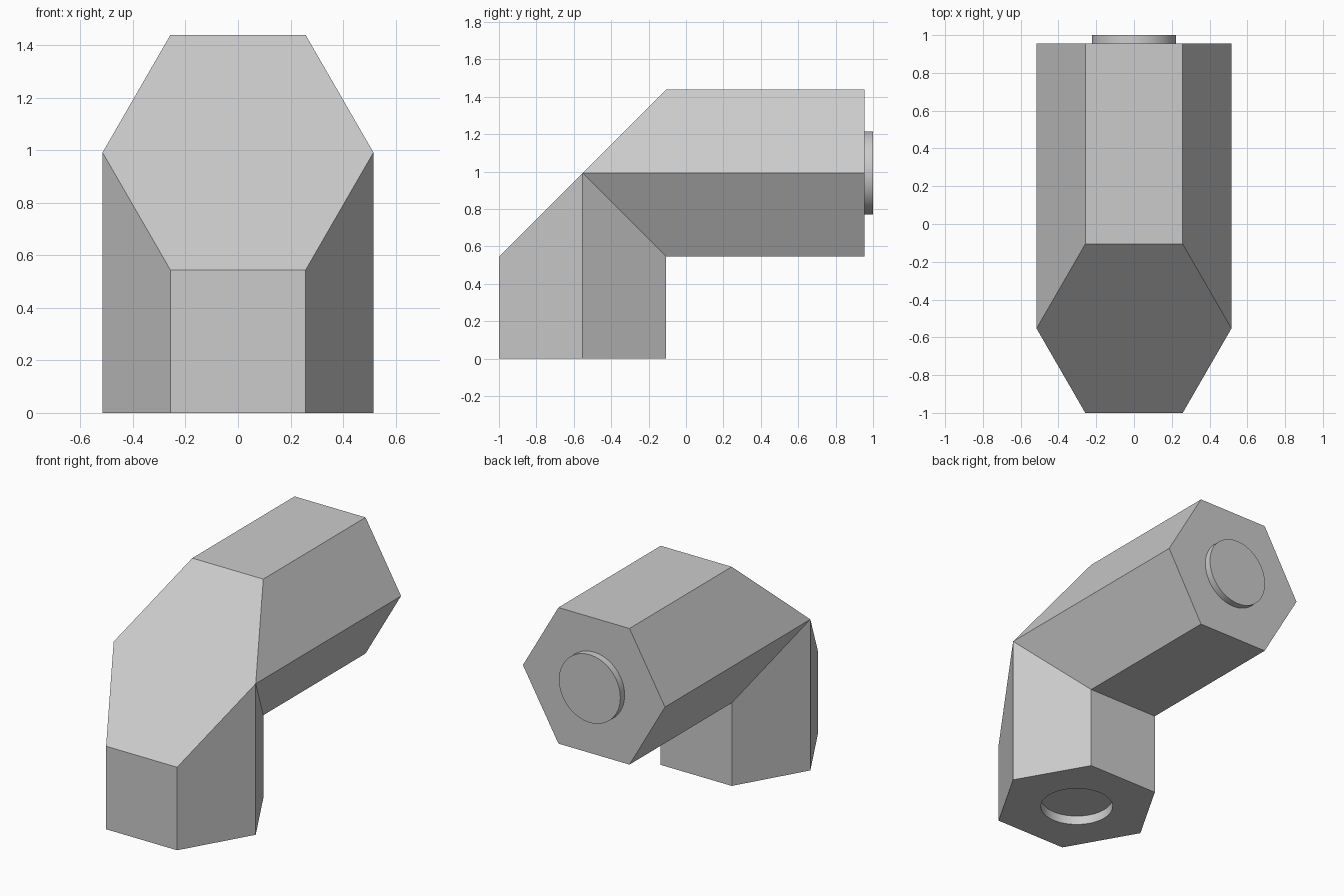
import bpy, bmesh, math
from mathutils import Matrix, Vector

cube = bpy.data.objects.get("Cube")
if cube:
    bpy.data.objects.remove(cube, do_unlink=True)

# Main sizes
R = 0.516                          # hexagon corner radius
FLAT = R * math.sqrt(3) / 2        # hexagon centre to flat side
AXIS_Y = FLAT - 1.0                # centre line of the upright arm
AXIS_Z = 0.992                     # centre line of the level arm
END_Y = 0.955                      # back end of the level arm
PEG_R, HOLE_DEPTH, SEGMENTS = 0.223, 0.06, 64

grey = bpy.data.materials.new("plain grey")
grey.use_nodes = True
grey.diffuse_color = (0.6, 0.6, 0.6, 1)
grey.node_tree.nodes["Principled BSDF"].inputs["Base Color"].default_value = (0.6, 0.6, 0.6, 1)


def finish(bm, name):
    bmesh.ops.recalc_face_normals(bm, faces=bm.faces[:])
    mesh = bpy.data.meshes.new(name)
    bm.to_mesh(mesh)
    bm.free()
    mesh.materials.append(grey)
    obj = bpy.data.objects.new(name, mesh)
    bpy.context.collection.objects.link(obj)
    bpy.ops.object.select_all(action='DESELECT')
    obj.select_set(True)
    bpy.context.view_layer.objects.active = obj
    bpy.ops.object.shade_smooth_by_angle(angle=math.radians(25))
    return obj


# Hexagon profile: (across, towards the outside of the bend)
hexagon = [(R * math.cos(i * math.pi / 3), R * math.sin(i * math.pi / 3)) for i in range(6)]

# Elbow body: two hexagonal arms meeting at a mitre, with the outer corner cut flat
bm = bmesh.new()
bottom = [bm.verts.new((x, AXIS_Y - v, 0)) for x, v in hexagon]
bend_low = [bm.verts.new((x, AXIS_Y - v, AXIS_Z - abs(v))) for x, v in hexagon]
bend_high = [bm.verts.new((x, AXIS_Y + v, AXIS_Z + v)) if v > 0.01 else bend_low[i]
             for i, (x, v) in enumerate(hexagon)]
end = [bm.verts.new((x, END_Y, AXIS_Z + v)) for x, v in hexagon]
for i in range(6):
    j = (i + 1) % 6
    bm.faces.new((bottom[i], bottom[j], bend_low[j], bend_low[i]))
    bm.faces.new((bend_high[i], bend_high[j], end[j], end[i]))
bm.faces.new(end)
# Flat cut across the outer corner
bm.faces.new((bend_low[0], bend_low[1], bend_low[2], bend_low[3], bend_high[2], bend_high[1]))

# Shallow round socket in the underside
rim = bmesh.ops.create_circle(bm, cap_ends=False, segments=SEGMENTS, radius=PEG_R,
                              matrix=Matrix.Translation((0, AXIS_Y, 0)))["verts"]
rim_edges = list({e for v in rim for e in v.link_edges})
hex_edges = [bm.edges.get((bottom[i], bottom[(i + 1) % 6])) for i in range(6)]
inner = bmesh.ops.extrude_edge_only(bm, edges=rim_edges)["geom"]
inner_verts = [g for g in inner if isinstance(g, bmesh.types.BMVert)]
inner_edges = [g for g in inner if isinstance(g, bmesh.types.BMEdge)
               and all(v in inner_verts for v in g.verts)]
bmesh.ops.translate(bm, verts=inner_verts, vec=Vector((0, 0, HOLE_DEPTH)))
bmesh.ops.contextual_create(bm, geom=inner_edges)
bmesh.ops.triangle_fill(bm, use_beauty=True, use_dissolve=False, edges=rim_edges + hex_edges)
finish(bm, "elbow_body")

# Round peg on the back end
bm = bmesh.new()
length = 1.0 - END_Y + 0.02
bmesh.ops.create_cone(bm, cap_ends=True, segments=SEGMENTS, radius1=PEG_R, radius2=PEG_R, depth=length,
                      matrix=Matrix.Translation((0, 1.0 - length / 2, AXIS_Z))
                      @ Matrix.Rotation(math.pi / 2, 4, 'X'))
finish(bm, "end_peg")
